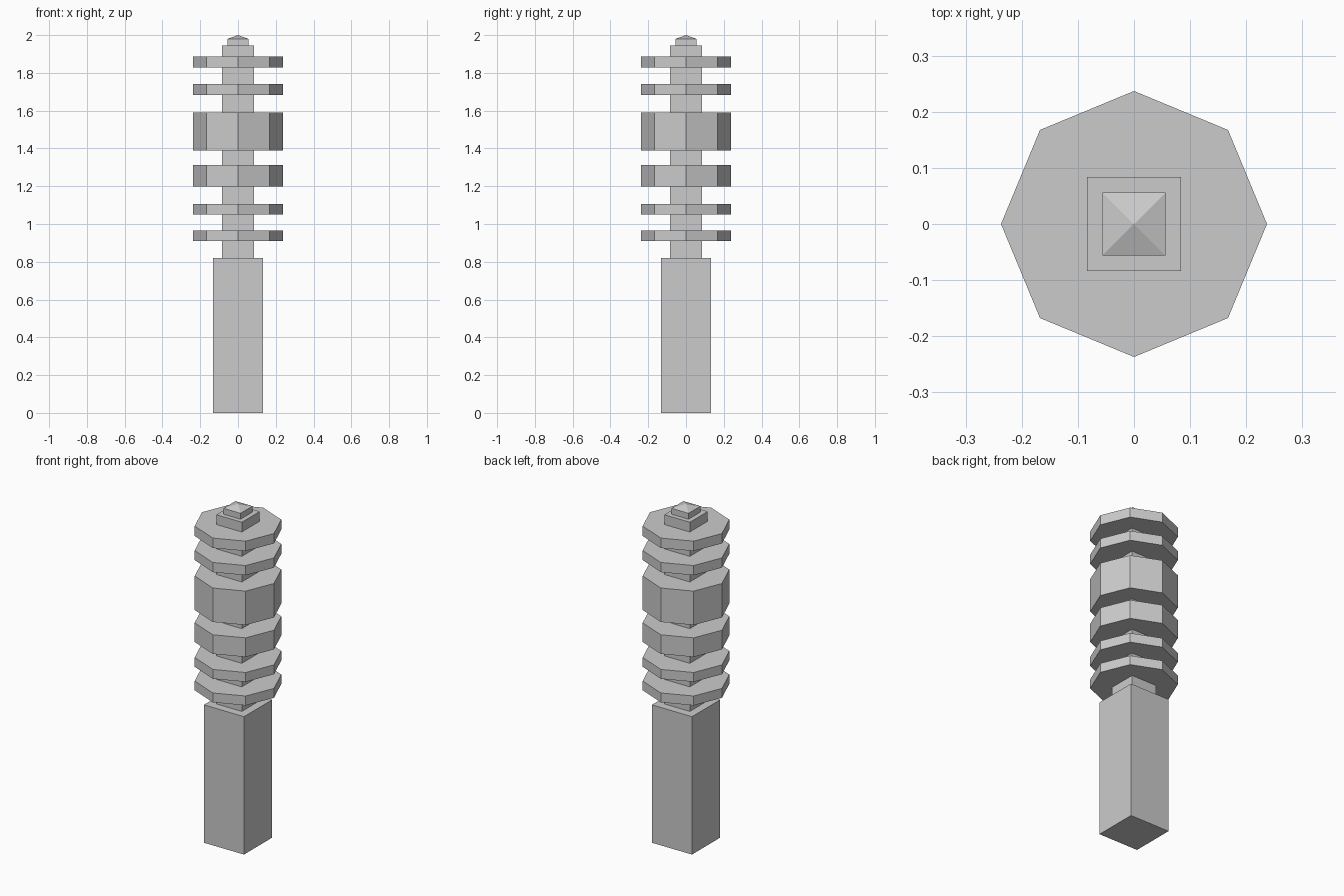
import bpy, math

if "Cube" in bpy.data.objects:
    bpy.data.objects.remove(bpy.data.objects["Cube"])

def prism(name, sides, r_bottom, r_top, z0, z1, turn=0.0):
    """Upright n-sided prism or cone with first corner on an axis plus turn."""
    bpy.ops.mesh.primitive_cone_add(vertices=sides, radius1=r_bottom, radius2=r_top,
                                    depth=z1 - z0, location=(0, 0, (z0 + z1) / 2),
                                    rotation=(0, 0, turn))
    ob = bpy.context.object
    ob.name = name
    return ob

def box(name, half, z0, z1):
    r = half * math.sqrt(2)
    return prism(name, 4, r, r, z0, z1, math.pi / 4)

# Square post and slimmer core
box("base_post", 0.132, 0.0, 0.82)
box("core_shaft", 0.084, 0.82, 1.945)

# Octagonal rings, bottom to top
rings = [(0.91, 0.966), (1.05, 1.106), (1.198, 1.312),
         (1.388, 1.59), (1.684, 1.742), (1.828, 1.887)]
for i, (z0, z1) in enumerate(rings, 1):
    prism(f"ring_{i}", 8, 0.237, 0.237, z0, z1)

# Small square cap with pyramid tip
box("cap_block", 0.056, 1.945, 1.98)
prism("cap_tip", 4, 0.056 * math.sqrt(2), 0.0, 1.98, 2.0, math.pi / 4)
